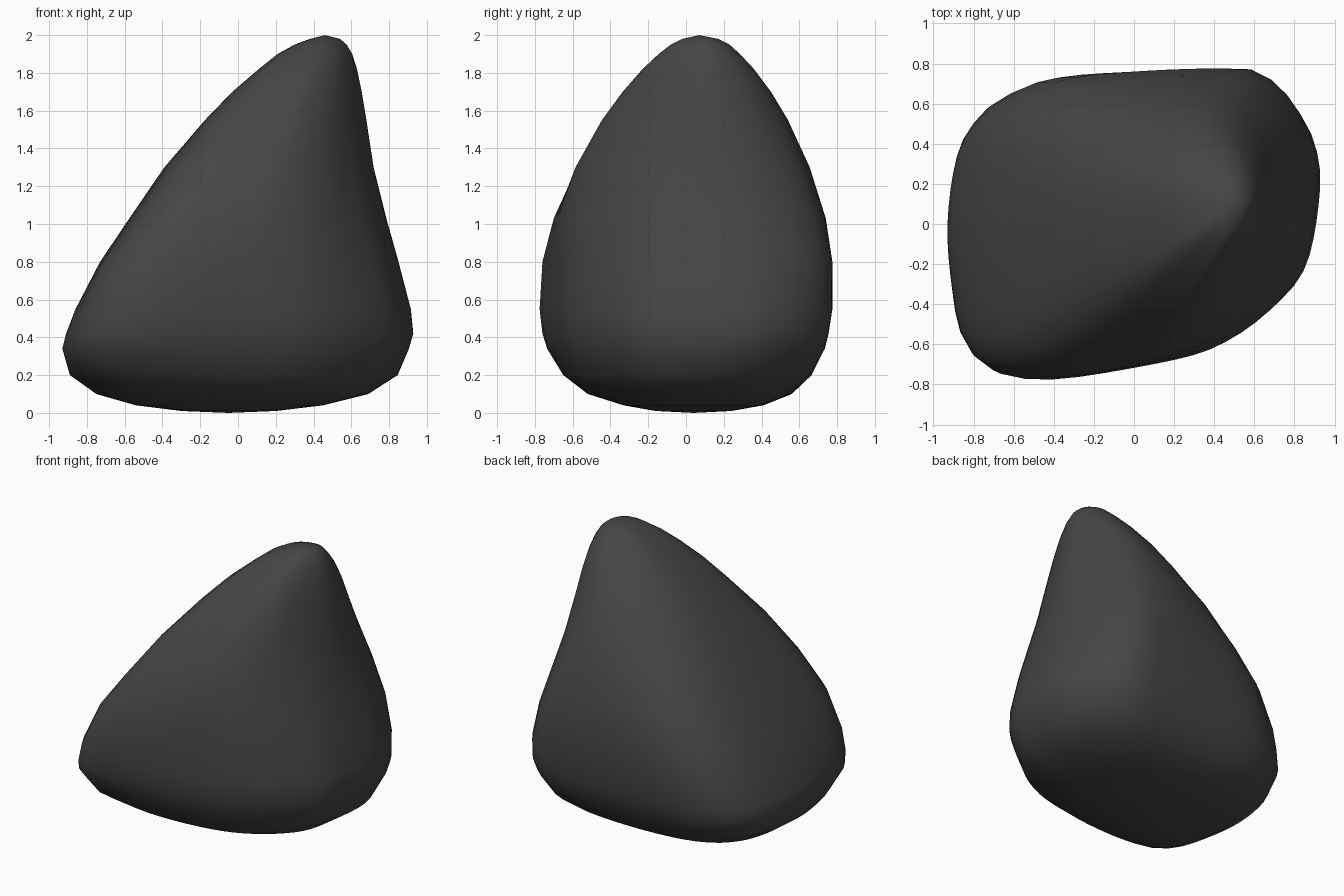
import bpy, bmesh, math

if "Cube" in bpy.data.objects:
    bpy.data.objects.remove(bpy.data.objects["Cube"])

SEG = 56

# Cross-section outlines: wide boulder base and softer peak
BASE = [(-.93, -.02), (-.89, -.41), (-.84, -.60), (-.71, -.74), (-.38, -.775),
        (.2, -.69), (.48, -.585), (.71, -.41), (.86, -.2), (.925, .18), (.9, .41),
        (.81, .59), (.69, .72), (.54, .78), (-.15, .76), (-.46, .73), (-.64, .67),
        (-.77, .57), (-.88, .37)]
PEAK = [(-1, .05), (-.95, -.58), (-.77, -.87), (-.3, -.98), (.15, -1), (.65, -.65),
        (1, .05), (.88, .6), (.5, .94), (.05, 1), (-.5, .84), (-.87, .5)]
ROUND = [(math.cos(i * math.pi / 8), math.sin(i * math.pi / 8)) for i in range(16)]

# Height, left, right, front, back
LEVELS = [(.01, -.3, .2, -.16, .24), (.04, -.54, .45, -.33, .41), (.1, -.75, .69, -.52, .56),
          (.2, -.89, .845, -.65, .665), (.34, -.93, .905, -.735, .735), (.42, -.91, .928, -.76, .755),
          (.55, -.86, .915, -.775, .775), (.8, -.73, .85, -.76, .775), (1.03, -.575, .785, -.70, .74),
          (1.3, -.39, .718, -.585, .655), (1.55, -.175, .68, -.445, .54), (1.7, -.03, .655, -.335, .45),
          (1.82, .11, .63, -.23, .36), (1.9, .21, .605, -.145, .285), (1.95, .30, .575, -.08, .23),
          (1.98, .38, .54, -.02, .17)]


def fit(pts):
    """Scale points to the -1..1 square."""
    axes = []
    for a in zip(*pts):
        lo, hi = min(a), max(a)
        axes.append([2 * (v - lo) / (hi - lo) - 1 for v in a])
    return list(zip(*axes))


def radial(pts):
    """Smooth closed curve through pts, sampled at equal angles."""
    pts, n, polar = fit(pts), len(pts), []
    for i in range(n):
        p = [pts[(i + k - 1) % n] for k in range(4)]
        for s in range(12):
            t = s / 12
            x, y = (.5 * (2 * b + (c - a) * t + (2 * a - 5 * b + 4 * c - d) * t * t
                          + (3 * b - a - 3 * c + d) * t ** 3) for a, b, c, d in zip(*p))
            polar.append((math.atan2(y, x) % math.tau, math.hypot(x, y)))
    polar.sort()
    polar = [(polar[-1][0] - math.tau, polar[-1][1])] + polar + [(polar[0][0] + math.tau, polar[0][1])]
    out = []
    for i in range(SEG):
        a = math.tau * i / SEG
        for (a0, r0), (a1, r1) in zip(polar, polar[1:]):
            if a0 <= a <= a1:
                out.append(r0 + (r1 - r0) * (a - a0) / max(a1 - a0, 1e-9))
                break
    return out


base, peak, circle = radial(BASE), radial(PEAK), radial(ROUND)


def section(z):
    """Blend the outlines for a given height, with a fuller front left corner."""
    low = max(0, 1 - z / .3) * .5
    high = min(1, max(0, (z - .75) / .8))
    bulge = .05 * math.exp(-((z - .8) / .4) ** 2)
    pts = []
    for i, (b, c, p) in enumerate(zip(base, circle, peak)):
        a = math.tau * i / SEG
        r = b * (1 - low - high) + c * low + p * high
        r *= 1 + bulge * max(0, math.cos(a - math.radians(225))) ** 8
        pts.append((r * math.cos(a), r * math.sin(a)))
    return fit(pts)


# Boulder skin: stacked rings closed by a pole at each end
bm = bmesh.new()
rings = []
for z, xl, xr, yf, yb in LEVELS:
    rings.append([bm.verts.new(((xl + xr) / 2 + u * (xr - xl) / 2,
                                (yf + yb) / 2 + v * (yb - yf) / 2, z)) for u, v in section(z)])
bottom = bm.verts.new((-.05, .04, 0))
top = bm.verts.new((.46, .07, 2))
for i in range(SEG):
    j = (i + 1) % SEG
    for a, b in zip(rings, rings[1:]):
        bm.faces.new((a[i], a[j], b[j], b[i]))
    bm.faces.new((bottom, rings[0][j], rings[0][i]))
    bm.faces.new((top, rings[-1][i], rings[-1][j]))
for f in bm.faces:
    f.smooth = True
mesh = bpy.data.meshes.new("boulder")
bm.to_mesh(mesh)
bm.free()
boulder = bpy.data.objects.new("boulder", mesh)
bpy.context.collection.objects.link(boulder)

# Dark stone colour
stone = bpy.data.materials.new("dark_stone")
stone.diffuse_color = (.06, .06, .06, 1)
stone.use_nodes = True
stone.node_tree.nodes["Principled BSDF"].inputs["Base Color"].default_value = stone.diffuse_color
mesh.materials.append(stone)
